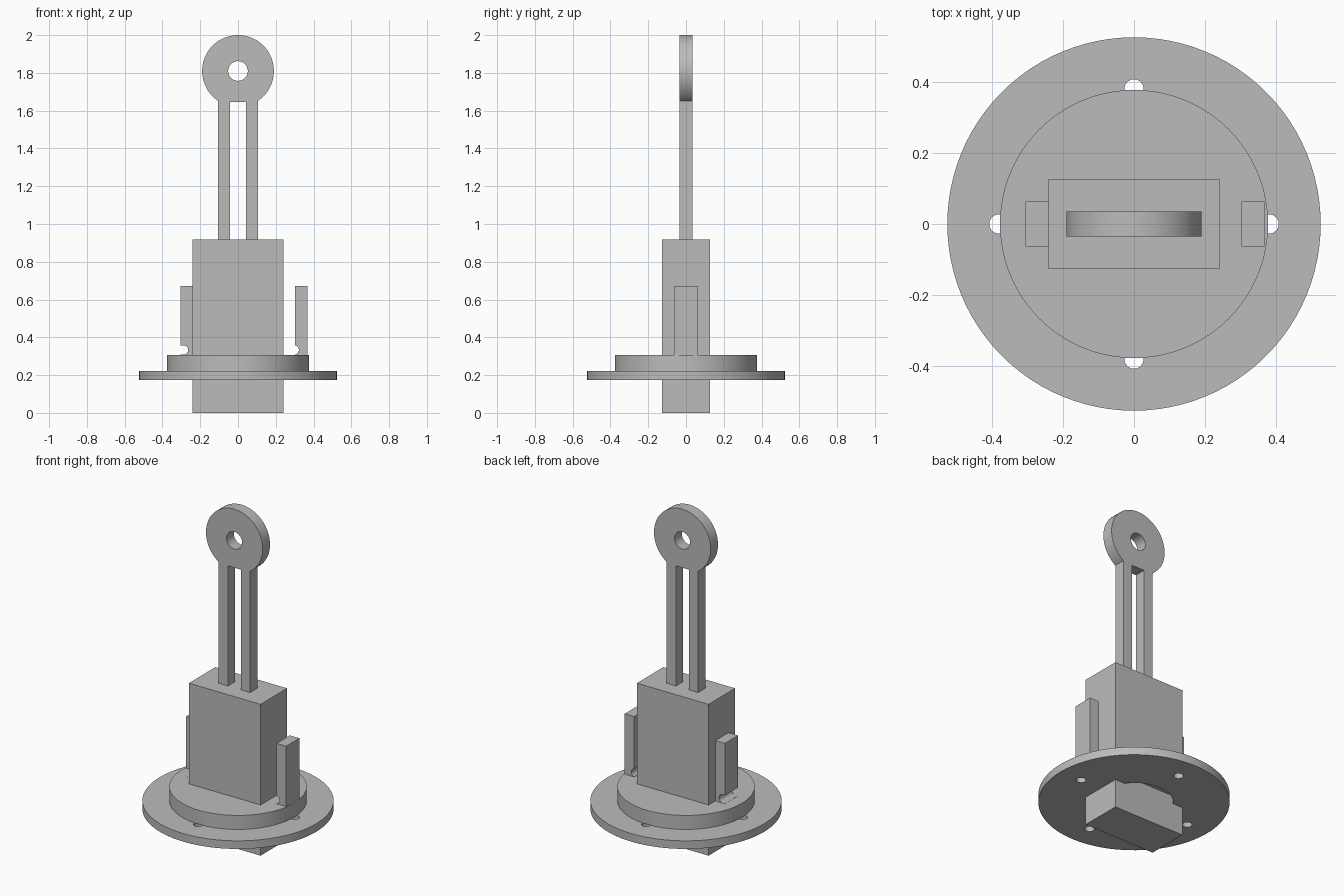
import bpy, bmesh
from math import sin, cos, pi, radians, acos, asin
from mathutils import Matrix

if "Cube" in bpy.data.objects:
    bpy.data.objects.remove(bpy.data.objects["Cube"], do_unlink=True)

grey = bpy.data.materials.new("plain grey")
grey.use_nodes = True
GREY = (0.5, 0.5, 0.5, 1)
grey.diffuse_color = GREY
grey.node_tree.nodes["Principled BSDF"].inputs["Base Color"].default_value = GREY


def arc(cx, cy, r, start, end, steps):
    """Points along an arc, both ends included."""
    return [(cx + r * cos(start + (end - start) * i / steps),
             cy + r * sin(start + (end - start) * i / steps)) for i in range(steps + 1)]


def circle(cx, cy, r, steps=96):
    return arc(cx, cy, r, 0, 2 * pi, steps)[:-1]


def rect(x0, x1, y0, y1):
    return [(x0, y0), (x1, y0), (x1, y1), (x0, y1)]


def extrude(name, loops, low, high, upright=False):
    """Extrude an outline with holes along z, or along y when upright."""
    bm = bmesh.new()
    for loop in loops:
        verts = [bm.verts.new((x, y, low)) for x, y in loop]
        for i, v in enumerate(verts):
            bm.edges.new((v, verts[i - 1]))
    bmesh.ops.triangle_fill(bm, edges=bm.edges[:], use_beauty=True)
    result = bmesh.ops.extrude_face_region(bm, geom=bm.faces[:], use_keep_orig=True)
    moved = [g for g in result["geom"] if isinstance(g, bmesh.types.BMVert)]
    bmesh.ops.translate(bm, verts=moved, vec=(0, 0, high - low))
    if upright:
        bmesh.ops.transform(bm, matrix=Matrix.Rotation(pi / 2, 4, 'X'), verts=bm.verts[:])
    bmesh.ops.recalc_face_normals(bm, faces=bm.faces[:])
    mesh = bpy.data.meshes.new(name)
    bm.to_mesh(mesh)
    bm.free()
    mesh.materials.append(grey)
    ob = bpy.data.objects.new(name, mesh)
    bpy.context.collection.objects.link(ob)
    bpy.ops.object.select_all(action='DESELECT')
    ob.select_set(True)
    bpy.context.view_layer.objects.active = ob
    bpy.ops.object.shade_smooth_by_angle(angle=radians(30))
    return ob


# Mounting flange with a central opening and four screw holes
screw_holes = [circle(0.38 * cos(k * pi / 2), 0.38 * sin(k * pi / 2), 0.027, 32) for k in range(4)]
extrude("flange", [circle(0, 0, 0.525), circle(0, 0, 0.215)] + screw_holes, 0.173, 0.222)

# Raised hub and the rectangular body passing through it
extrude("hub", [circle(0, 0, 0.377)], 0.222, 0.307)
extrude("body", [rect(-0.24, 0.24, -0.127, 0.127)], 0, 0.917)


# Side clips, each with a rounded notch near the foot
def clip(name, x0, notch_x):
    x1, z0, z1, notch_z, r = x0 + 0.064, 0.306, 0.673, 0.333, 0.025
    if notch_x >= x0:
        notch = [(x0, notch_z + r)] + arc(notch_x, notch_z, r, pi / 2, -pi / 2, 16) + [(x0, notch_z - r)]
    else:
        a = acos((x0 - notch_x) / r)
        notch = arc(notch_x, notch_z, r, a, -a, 16)
    outline = [(x0, z0), (x1, z0), (x1, z1), (x0, z1)] + notch
    extrude(name, [outline], -0.063, 0.063, upright=True)


clip("right_clip", -0.305, -0.289)
clip("left_clip", 0.303, 0.297)

# Twin-rail pull rod ending in a round eye
eye_z, eye_r, rail_out, rail_in, foot, slot_top = 1.81, 0.19, 0.105, 0.043, 0.917, 1.645
join = asin(rail_out / eye_r)
rod = arc(0, eye_z, eye_r, -pi / 2 + join, 1.5 * pi - join, 80)
rod += [(-rail_out, foot), (-rail_in, foot), (-rail_in, slot_top),
        (rail_in, slot_top), (rail_in, foot), (rail_out, foot)]
extrude("pull_rod", [rod, circle(0, eye_z, 0.052, 48)], -0.035, 0.035, upright=True)
